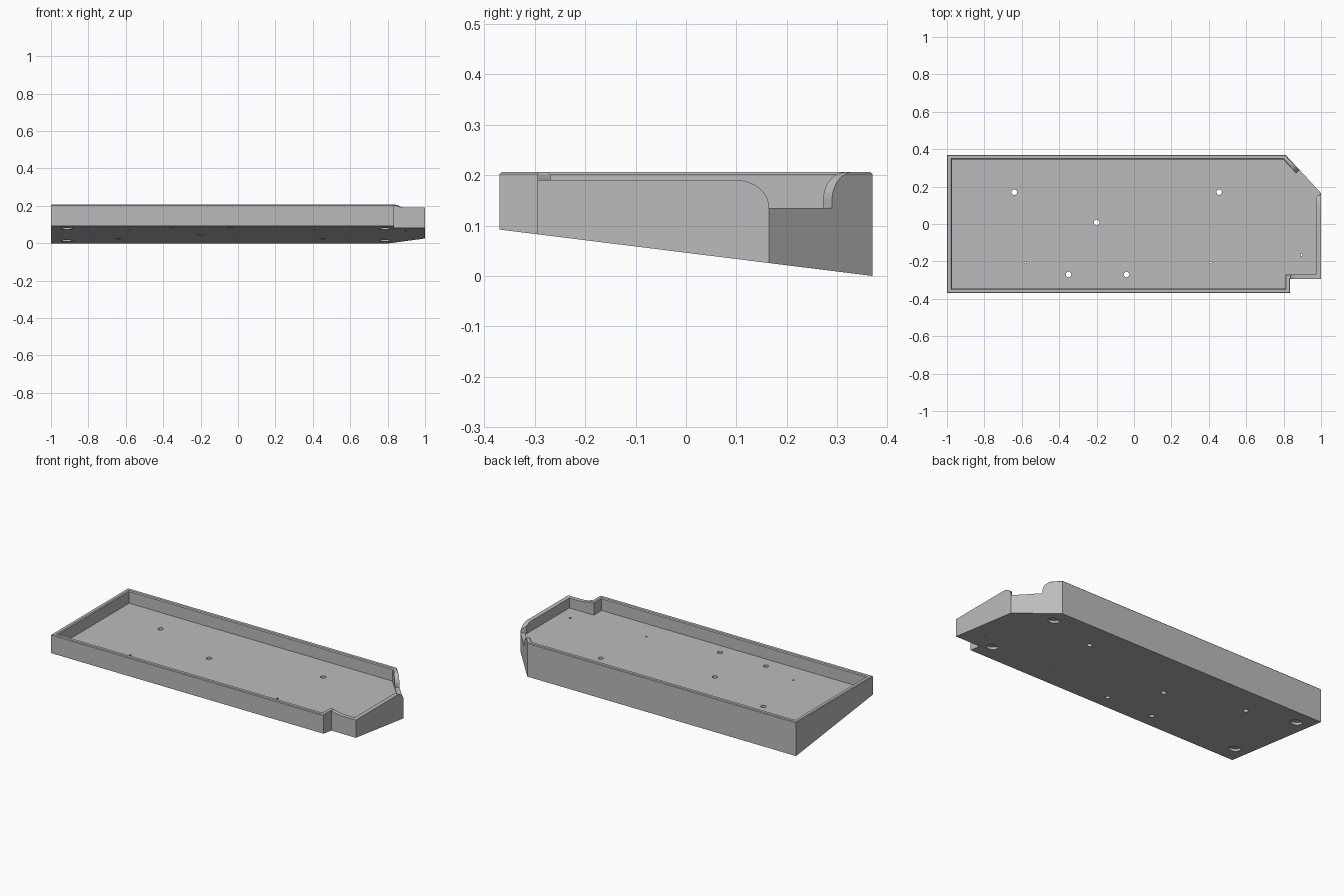
import bpy, bmesh, math
from mathutils import Matrix, Vector

cube = bpy.data.objects.get("Cube")
if cube:
    bpy.data.objects.remove(cube, do_unlink=True)

TOP, FLOOR, LIP = 0.206, 0.13, 0.135
OUTLINE = [(-1, -0.37), (0.835, -0.37), (0.835, -0.295), (1, -0.295),
           (1, 0.165), (0.81, 0.37), (-1, 0.37)]

grey = bpy.data.materials.new("light_grey")
grey.use_nodes = True
grey.diffuse_color = (0.5, 0.5, 0.5, 1)
grey.node_tree.nodes["Principled BSDF"].inputs["Base Color"].default_value = (0.5, 0.5, 0.5, 1)


def underside(y):
    return 0.046 * (1 - y / 0.37)


def inset(points, d):
    """Move every edge of a counter-clockwise outline inwards by d."""
    result = []
    for i, p in enumerate(points):
        p = Vector(p)
        a = (p - Vector(points[i - 1])).normalized()
        b = (Vector(points[(i + 1) % len(points)]) - p).normalized()
        na, nb = Vector((-a.y, a.x)), Vector((-b.y, b.x))
        result.append(p + (na + nb) * d / (1 + na.dot(nb)))
    return result


def loft(name, rings):
    """Closed solid through rings of equal length."""
    bm = bmesh.new()
    loops = [[bm.verts.new(p) for p in ring] for ring in rings]
    n = len(loops[0])
    for low, high in zip(loops, loops[1:]):
        for i in range(n):
            j = (i + 1) % n
            bm.faces.new((low[i], low[j], high[j], high[i]))
    bm.faces.new(loops[0][::-1])
    bm.faces.new(loops[-1])
    bmesh.ops.recalc_face_normals(bm, faces=bm.faces)
    mesh = bpy.data.meshes.new(name)
    bm.to_mesh(mesh)
    bm.free()
    mesh.materials.append(grey)
    obj = bpy.data.objects.new(name, mesh)
    bpy.context.collection.objects.link(obj)
    return obj


def prism(name, profile, origin, u, v, w, start, end):
    """Profile in the u, v plane, extruded along w."""
    o, u, v, w = map(Vector, (origin, u, v, w))
    return loft(name, [[o + u * a + v * b + w * d for a, b in profile] for d in (start, end)])


def arc(cx, cz, rx, rz, a0, a1, steps=14):
    angles = [math.radians(a0 + (a1 - a0) * i / steps) for i in range(steps + 1)]
    return [(cx + rx * math.cos(t), cz + rz * math.sin(t)) for t in angles]


# Tray: sloped underside, chamfered rim, level floor
def level(d, z):
    return [(p.x, p.y, z) for p in inset(OUTLINE, d)]


tray = loft("wedge_tray", [
    [(x, y, underside(y)) for x, y in OUTLINE],
    level(0, TOP - 0.004), level(0.004, TOP),
    level(0.021, TOP), level(0.026, TOP - 0.005), level(0.026, FLOOR)])

cutters = []
HIGH = 0.3
X, Y, Z = (1, 0, 0), (0, 1, 0), (0, 0, 1)

# Lowered right wall, ramping down from the notch
ramp = arc(0.92, 0.211, 0.085, 0.021, 180, 270)
cutters.append(prism("right_wall_cut", ramp + [(1.1, 0.19), (1.1, HIGH), (0.835, HIGH)],
                     (0, 0, 0), X, Z, Y, -0.4, 0.165))

# Rounded drop at the back end of the right wall
drop = arc(0.1, LIP, 0.065, 0.055, 90, 0)
cutters.append(prism("corner_drop_cut", drop + [(0.19, LIP), (0.19, HIGH), (0.1, HIGH)],
                     (0, 0, 0), Y, Z, X, 0.93, 1.1))

# Dip in the angled wall, with a rounded shoulder
along = (Vector((0.81, 0.37, 0)) - Vector((1, 0.165, 0))).normalized()
outward = Vector((along.y, -along.x, 0))
shoulder = arc(0.228, 0.15, 0.058, 0.056, 180, 90)
cutters.append(prism("angled_wall_cut",
                     [(0, LIP), (0.17, LIP)] + shoulder + [(0.228, HIGH), (0, HIGH)],
                     (1, 0.165, 0), along, Z, outward, -0.06, 0.1))


# Screw holes through the floor
def hole(x, y, r, low, high, steps=24):
    ring = arc(x, y, r, r, 0, 360 - 360 / steps, steps - 1)
    return prism("hole_cut", ring, (0, 0, 0), X, Y, Z, low, high)


for x, y in [(-0.64, 0.17), (0.455, 0.17), (-0.2, 0.008), (-0.35, -0.27), (-0.04, -0.27)]:
    cutters.append(hole(x, y, 0.015, -0.1, HIGH))
for x, y in [(-0.58, -0.206), (0.41, -0.206), (0.895, -0.165)]:
    cutters.append(hole(x, y, 0.006, -0.1, HIGH))

# Round foot recesses, square to the sloped underside
slope = Vector((0, 1, -0.046 / 0.37)).normalized()
normal = Vector(X).cross(slope)
for x in (-0.915, 0.785):
    for y in (-0.25, 0.265):
        ring = arc(0, 0, 0.032, 0.032, 0, 350, 35)
        cutters.append(prism("foot_recess_cut", ring, (x, y, underside(y)),
                             X, slope, normal, -0.03, 0.014))

# Cut the tray and tidy up
bpy.ops.object.select_all(action='DESELECT')
tray.select_set(True)
bpy.context.view_layer.objects.active = tray
for cutter in cutters:
    cutter.hide_render = True
    mod = tray.modifiers.new("cut", 'BOOLEAN')
    mod.operation, mod.solver, mod.object = 'DIFFERENCE', 'EXACT', cutter
    bpy.ops.object.modifier_apply(modifier=mod.name)
    bpy.data.objects.remove(cutter, do_unlink=True)
bpy.ops.object.shade_smooth_by_angle(angle=math.radians(25))
